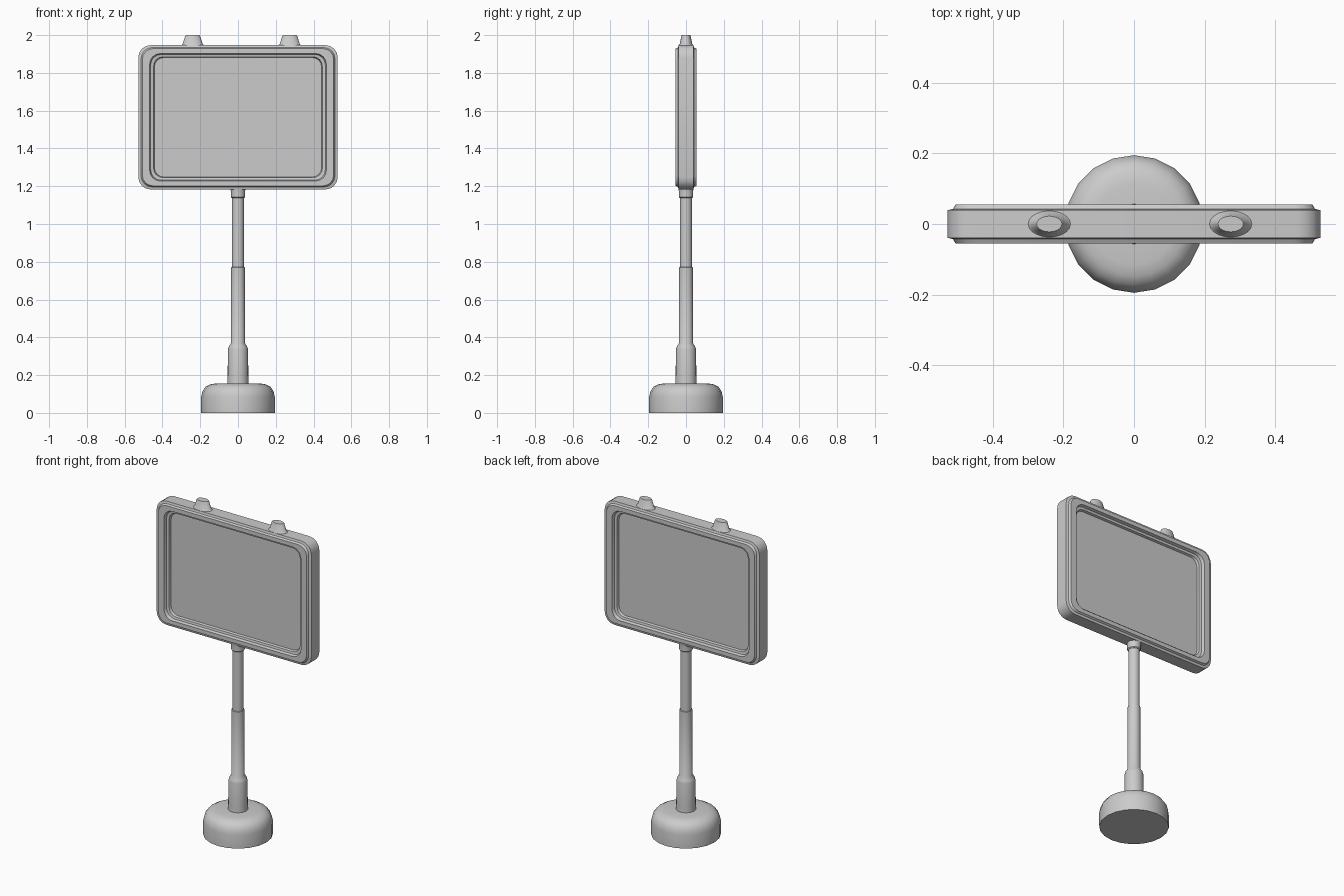
import bpy, math

if "Cube" in bpy.data.objects:
    bpy.data.objects.remove(bpy.data.objects["Cube"])


def finish(name, verts, faces, angle=35):
    mesh = bpy.data.meshes.new(name)
    mesh.from_pydata(verts, [], faces)
    mesh.update()
    ob = bpy.data.objects.new(name, mesh)
    bpy.context.collection.objects.link(ob)
    bpy.ops.object.select_all(action='DESELECT')
    ob.select_set(True)
    bpy.context.view_layer.objects.active = ob
    bpy.ops.object.shade_smooth_by_angle(angle=math.radians(angle))
    return ob


def loft(name, rings):
    """Skin equal-length rings and cap both ends."""
    n = len(rings[0])
    verts = [v for ring in rings for v in ring]
    faces = [(k * n + i, k * n + (i + 1) % n, (k + 1) * n + (i + 1) % n, (k + 1) * n + i)
             for k in range(len(rings) - 1) for i in range(n)]
    last = (len(rings) - 1) * n
    faces += [tuple(range(n))[::-1], tuple(range(last, last + n))]
    return finish(name, verts, faces)


def lathe(name, profile, sides=20, x=0, squash=1):
    """Turn (radius, z) points around a vertical axis; squash flattens y."""
    return loft(name, [[(x + r * math.sin(-2 * math.pi * i / sides) * -1,
                         -r * squash * math.cos(2 * math.pi * i / sides), z)
                        for i in range(sides)] for r, z in profile])


def rounded_rect(hx, hz, radius, y, zc=1.565, seg=4):
    ring = []
    for q, (sx, sz) in enumerate([(1, 1), (-1, 1), (-1, -1), (1, -1)]):
        for s in range(seg + 1):
            a = math.pi / 2 * (q + s / seg)
            ring.append((sx * (hx - radius) + radius * math.cos(a), y,
                         zc + sz * (hz - radius) + radius * math.sin(a)))
    return ring[::-1]


# Domed round foot
lathe("base", [(0.195, 0), (0.195, 0.085), (0.188, 0.115), (0.172, 0.138),
               (0.148, 0.151), (0.115, 0.156), (0.04, 0.157)])

# Pole with thick lower sleeve and upper collar
lathe("pole", [(0.057, 0.15), (0.055, 0.2), (0.053, 0.335), (0.049, 0.35), (0.037, 0.37),
               (0.036, 0.77), (0.032, 0.772), (0.032, 1.15)])
lathe("pole_collar", [(0.033, 1.138), (0.038, 1.143), (0.038, 1.175), (0.041, 1.195)])

# Double-sided sign panel: half of the profile, from screen out to rim
half = [(0.443, 0.316, 0.05, 0.02), (0.447, 0.32, 0.05, 0.034),
        (0.462, 0.333, 0.055, 0.037), (0.468, 0.338, 0.058, 0.055),
        (0.506, 0.363, 0.055, 0.055), (0.513, 0.369, 0.058, 0.043),
        (0.528, 0.382, 0.065, 0.039)]
rings = [rounded_rect(hx, hz, r, y) for hx, hz, r, y in half]
rings += [rounded_rect(hx, hz, r, -y) for hx, hz, r, y in reversed(half)]
# run from back to front so that faces point outward
loft("sign_panel", rings)

# Two oval lamps on the top edge
for side, x in (("left", -0.24), ("right", 0.274)):
    lathe("lamp_" + side, [(0.06, 1.935), (0.06, 1.947), (0.053, 1.953),
                           (0.04, 1.994), (0.036, 2.0)], 20, x, 0.62)
